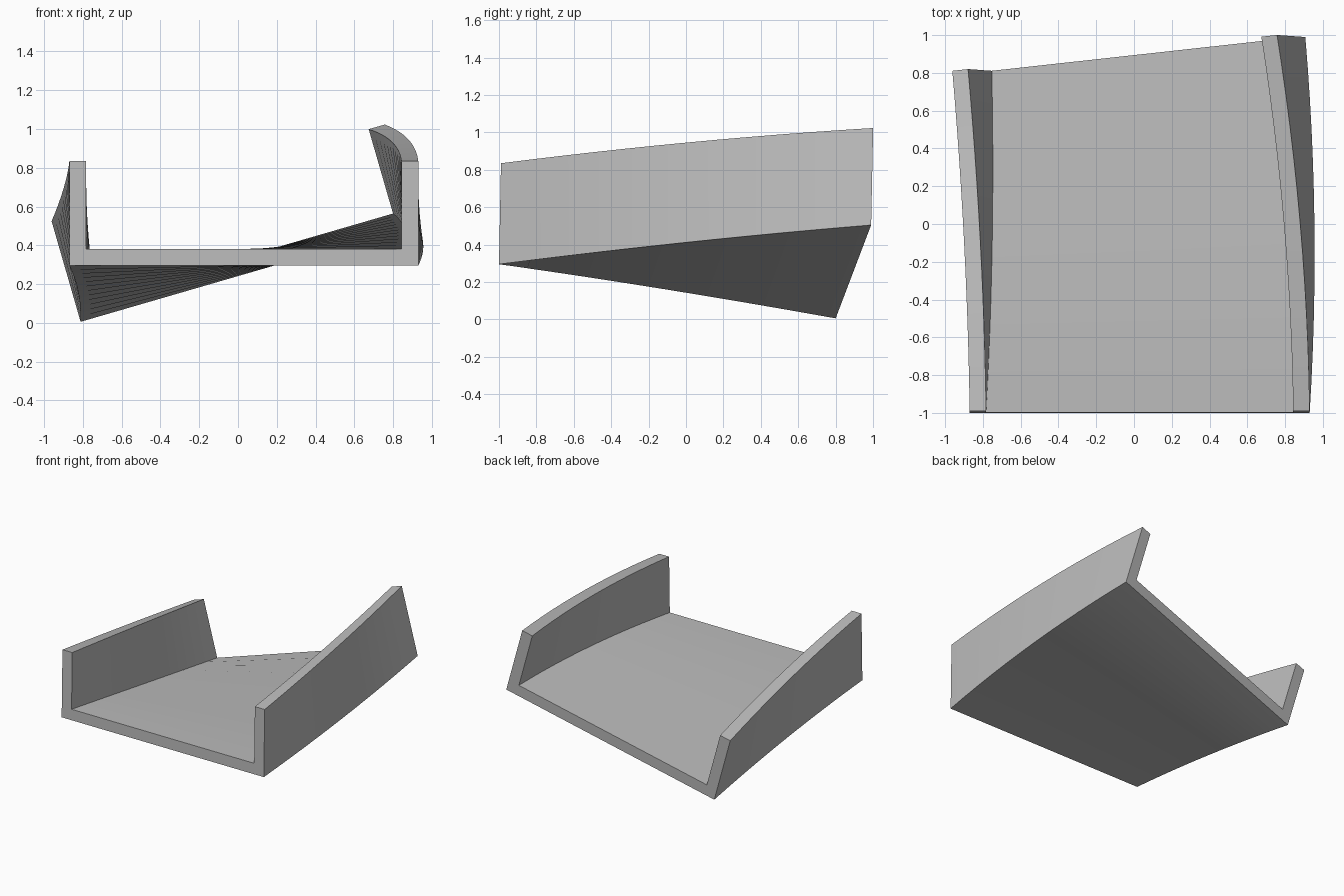
import bpy, bmesh, math
from mathutils import Vector

if "Cube" in bpy.data.objects:
    bpy.data.objects.remove(bpy.data.objects["Cube"])

HALF, HEIGHT, THICK = 0.9, 0.54, 0.087
STEPS = 12
ROLL, YAW = math.radians(16.1), math.radians(6.05)

# U-shaped channel cross-section: across, up
inner = HALF - THICK
profile = [(-HALF, 0), (HALF, 0), (HALF, HEIGHT), (inner, HEIGHT),
           (inner, THICK), (-inner, THICK), (-inner, HEIGHT), (-HALF, HEIGHT)]


def station(t):
    """Centre of the floor underside, across axis and up axis along the path."""
    centre = Vector((0.03 + 0.1245 * t - 0.107 * t * t,
                     -1 + 1.895 * t,
                     0.295 - 0.04 * t * t))
    roll, yaw = ROLL * t, YAW * t
    across = Vector((math.cos(roll) * math.cos(yaw), math.sin(yaw), math.sin(roll)))
    up = Vector((-math.sin(roll), 0.02, math.cos(roll)))
    return centre, across.normalized(), up.normalized()


# Twisted, banked track: sweep the profile along the path
bm = bmesh.new()
rings = []
for i in range(STEPS + 1):
    c, a, u = station(i / STEPS)
    rings.append([bm.verts.new(c + a * x + u * z) for x, z in profile])
n = len(profile)
for r0, r1 in zip(rings, rings[1:]):
    for k in range(n):
        j = (k + 1) % n
        bm.faces.new((r0[k], r0[j], r1[j], r1[k]))

# End caps: right wall, floor, left wall
for ring in (rings[0], rings[-1]):
    for quad in ((1, 2, 3, 4), (0, 1, 4, 5), (0, 5, 6, 7)):
        bm.faces.new([ring[k] for k in quad])
bmesh.ops.recalc_face_normals(bm, faces=bm.faces)

mesh = bpy.data.meshes.new("track_channel")
bm.to_mesh(mesh)
bm.free()
track = bpy.data.objects.new("track_channel", mesh)
bpy.context.collection.objects.link(track)

grey = bpy.data.materials.new("plain grey")
grey.diffuse_color = (0.5, 0.5, 0.5, 1)
grey.use_nodes = True
grey.node_tree.nodes["Principled BSDF"].inputs["Base Color"].default_value = grey.diffuse_color
mesh.materials.append(grey)

bpy.context.view_layer.objects.active = track
track.select_set(True)
bpy.ops.object.shade_smooth_by_angle(angle=math.radians(30))
